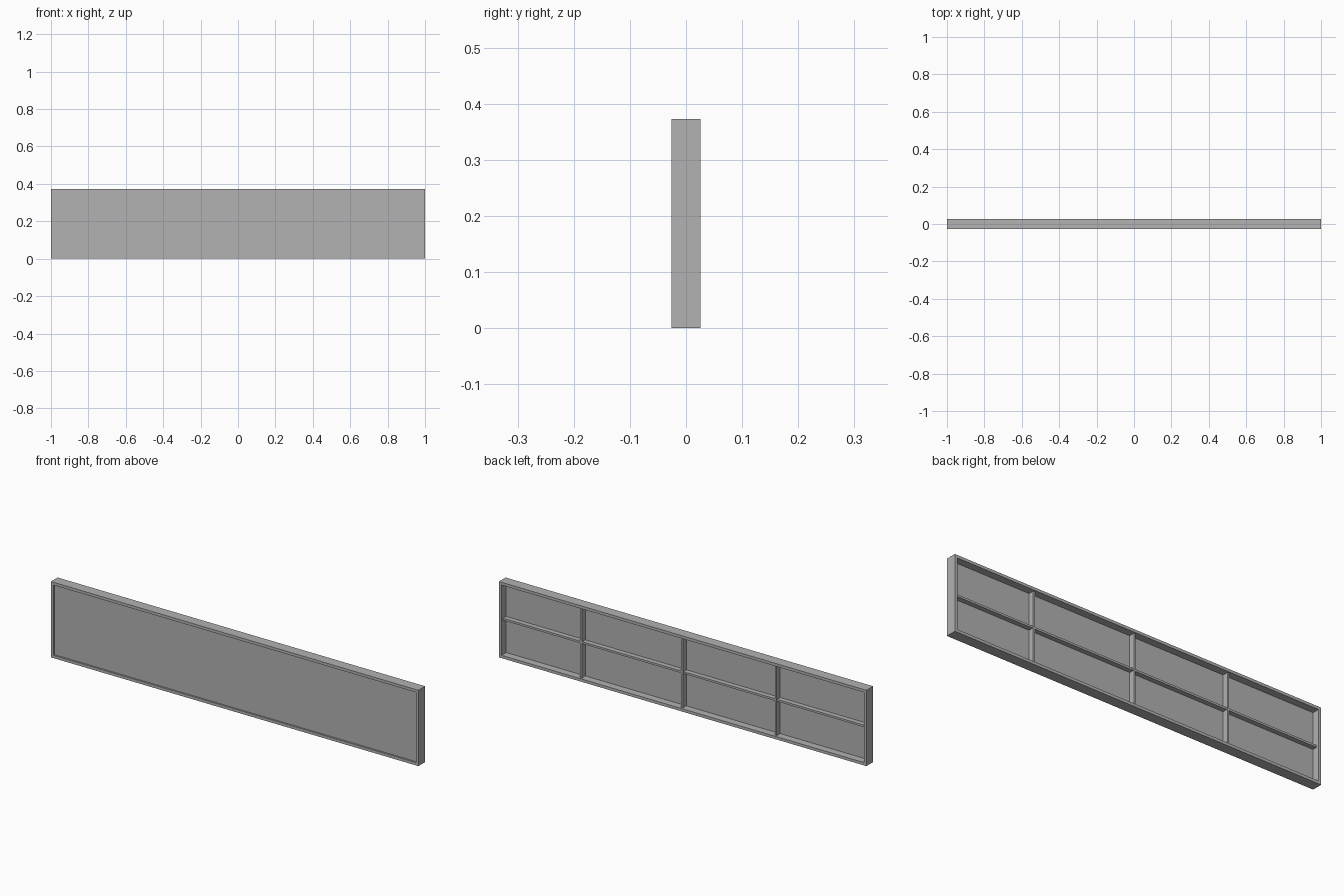
import bpy

cube = bpy.data.objects.get("Cube")
if cube:
    bpy.data.objects.remove(cube, do_unlink=True)

grey = bpy.data.materials.new("mid_grey")
grey.use_nodes = True
colour = (0.445, 0.445, 0.445, 1)
grey.diffuse_color = colour
grey.node_tree.nodes["Principled BSDF"].inputs["Base Color"].default_value = colour


def box(name, x, y, z):
    """Box spanning the given (low, high) ranges."""
    spans = (x, y, z)
    bpy.ops.mesh.primitive_cube_add(size=1, location=[(a + b) / 2 for a, b in spans])
    obj = bpy.context.object
    obj.name = name
    obj.scale = [b - a for a, b in spans]
    bpy.ops.object.transform_apply(location=False, rotation=False, scale=True)
    obj.data.materials.append(grey)
    return obj


HALF_X, HALF_Y, HEIGHT = 1.0, 0.026, 0.373
WALL = 0.014                       # frame bar thickness
PANEL = (-0.018, -0.010)           # panel front and back
RIB = 0.010                        # rib thickness
inner = HALF_X - WALL
depth = (-HALF_Y, HALF_Y)

# Outer frame
box("frame_left", (inner, HALF_X), depth, (0, HEIGHT))
box("frame_right", (-HALF_X, -inner), depth, (0, HEIGHT))
box("frame_bottom", (-inner, inner), depth, (0, WALL))
box("frame_top", (-inner, inner), depth, (HEIGHT - WALL, HEIGHT))

# Recessed face panel
box("face_panel", (-inner, inner), PANEL, (WALL, HEIGHT - WALL))

# Upright ribs behind the panel
uprights = (-0.50, 0.01, 0.56)
for i, x in enumerate(uprights):
    box(f"upright_rib_{i + 1}", (x - RIB / 2, x + RIB / 2),
        (PANEL[1], 0.017), (WALL, HEIGHT - WALL))

# Level ribs filling the bays between uprights
stops = (-inner - RIB / 2, *uprights, inner + RIB / 2)
mid = HEIGHT / 2
for i, (a, b) in enumerate(zip(stops, stops[1:])):
    box(f"level_rib_{i + 1}", (a + RIB / 2, b - RIB / 2),
        (PANEL[1], 0.014), (mid - RIB / 2, mid + RIB / 2))
